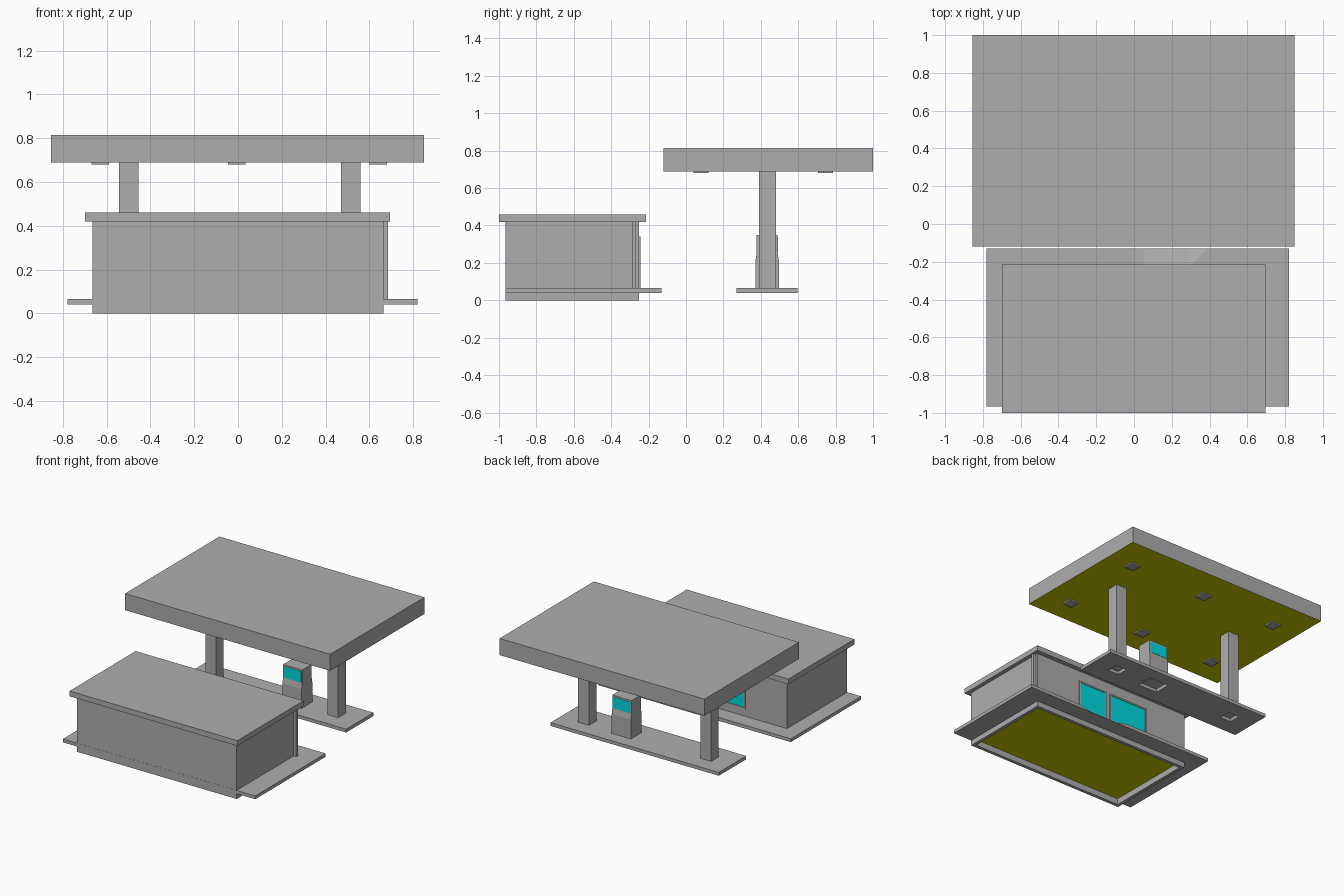
import bpy, bmesh
from mathutils import Vector

cube = bpy.data.objects.get("Cube")
if cube:
    bpy.data.objects.remove(cube, do_unlink=True)


def material(name, colour):
    m = bpy.data.materials.new(name)
    m.use_nodes = True
    m.diffuse_color = colour
    m.node_tree.nodes["Principled BSDF"].inputs["Base Color"].default_value = colour
    return m


GREY = material("plain grey", (0.42, 0.42, 0.42, 1))
OLIVE = material("olive yellow", (0.6, 0.6, 0.0, 1))
TEAL = material("teal glass", (0.0, 0.72, 0.75, 1))


def finish(name, bm, *mats):
    bmesh.ops.recalc_face_normals(bm, faces=bm.faces)
    me = bpy.data.meshes.new(name)
    bm.to_mesh(me)
    bm.free()
    for m in mats:
        me.materials.append(m)
    ob = bpy.data.objects.new(name, me)
    bpy.context.collection.objects.link(ob)
    return ob


def box_mesh(x, y, z):
    bm = bmesh.new()
    bmesh.ops.create_cube(bm, size=1)
    for v in bm.verts:
        v.co = Vector([r[0] if c < 0 else r[1] for r, c in zip((x, y, z), v.co)])
    return bm


def bottom_face(bm):
    bm.normal_update()
    return min(bm.faces, key=lambda f: f.calc_center_median().z)


def box(name, x, y, z, mat=GREY):
    return finish(name, box_mesh(x, y, z), mat)


def hollow_box(name, x, y, z, rim, depth, floor):
    """Box whose underside has a recessed panel in the floor material."""
    bm = box_mesh(x, y, z)
    face = bottom_face(bm)
    bmesh.ops.inset_region(bm, faces=[face], thickness=rim)
    top = bmesh.ops.extrude_discrete_faces(bm, faces=[face])["faces"][0]
    bmesh.ops.translate(bm, verts=top.verts, vec=(0, 0, depth))
    top.material_index = 1
    return finish(name, bm, GREY, floor)


def cut(target, cutter):
    mod = target.modifiers.new("cut", "BOOLEAN")
    mod.operation = "DIFFERENCE"
    mod.solver = "EXACT"
    mod.object = cutter
    cutter.hide_render = True
    cutter.hide_set(True)


# Canopy with a painted underside
bm = box_mesh((-0.855, 0.85), (-0.12, 1.0), (0.69, 0.815))
bottom_face(bm).material_index = 1
finish("canopy", bm, GREY, OLIVE)

# Canopy lights
for x in (-0.63, -0.005, 0.64):
    for y in (0.08, 0.745):
        hollow_box("canopy_light", (x - 0.04, x + 0.04), (y - 0.04, y + 0.04),
                   (0.68, 0.69), 0.012, 0.005, GREY)

# Pump island, open below each part standing on it
island = box("pump_island", (-0.69, 0.71), (0.27, 0.595), (0.04, 0.065))
for name, x in (("right_column", -0.5), ("left_column", 0.515)):
    sx, sy = (x - 0.045, x + 0.045), (0.39, 0.48)
    box(name, sx, sy, (0.065, 0.69))
    cut(island, box(name + "_cutter", sx, sy, (0.0, 0.0649)))

# Fuel pump from a side profile
PUMP_X, PUMP_Y = (0.11, 0.27), 0.434
half = [(0.063, 0.065), (0.063, 0.21), (0.056, 0.25), (0.056, 0.35)]
outline = half + [(-y, z) for y, z in reversed(half)]
bm = bmesh.new()
side = bm.faces.new([bm.verts.new((PUMP_X[0], PUMP_Y + y, z)) for y, z in outline])
ext = bmesh.ops.extrude_face_region(bm, geom=[side])["geom"]
bmesh.ops.translate(bm, vec=(PUMP_X[1] - PUMP_X[0], 0, 0),
                    verts=[g for g in ext if isinstance(g, bmesh.types.BMVert)])
finish("fuel_pump", bm, GREY)
cut(island, box("pump_cutter", PUMP_X, (PUMP_Y - 0.062, PUMP_Y + 0.062), (0.0, 0.0649)))
for s in (-1, 1):
    y = sorted((PUMP_Y + s * 0.055, PUMP_Y + s * 0.058))
    box("pump_screen", (0.118, 0.262), y, (0.255, 0.338), TEAL)

# Shop walls, hollow below, and roof
WALL_X, WALL_Y = (-0.665, 0.665), (-0.965, -0.25)
hollow_box("shop_walls", WALL_X, WALL_Y, (0.0, 0.42), 0.035, 0.045, OLIVE)
box("shop_roof", (-0.7, 0.695), (-1.0, -0.215), (0.42, 0.46))
box("corner_pipe", (0.664, 0.686), (-0.289, -0.267), (0.065, 0.42))

# Paving around the shop, with the shop footprint and a flared ramp cut out
paving = box("shop_paving", (-0.78, 0.82), (-0.966, -0.13), (0.04, 0.065))
cut(paving, box("footprint_cutter", (-0.66, 0.66), (-0.96, -0.255), (0.0, 0.1)))
bm = bmesh.new()
for x, flare in ((0.055, -0.05), (0.28, 0.385)):
    for co in ((x, -0.245, 0.065), (x, -0.13, 0.042), (flare, -0.13, 0.065),
               (x, -0.1, 0.042), (flare, -0.1, 0.065), (x, -0.245, 0.08),
               (flare, -0.1, 0.08)):
        bm.verts.new(co)
bmesh.ops.convex_hull(bm, input=bm.verts)
cut(paving, finish("ramp_cutter", bm, GREY))

# Door and window: frame bars around a thin pane
for name, (x0, x1), (z0, z1) in (("door", (0.04, 0.29), (0.065, 0.34)),
                                 ("window", (-0.32, 0.01), (0.12, 0.34))):
    t, deep = 0.012, (-0.252, -0.243)
    box(name + "_pane", (x0 + t, x1 - t), (-0.252, -0.247), (z0, z1 - t), TEAL)
    box(name + "_frame_top", (x0, x1), deep, (z1 - t, z1))
    box(name + "_frame_bottom", (x0, x1), deep, (z0, z0 + t))
    for x in (x0, x1 - t):
        box(name + "_frame_side", (x, x + t), deep, (z0 + t, z1 - t))
